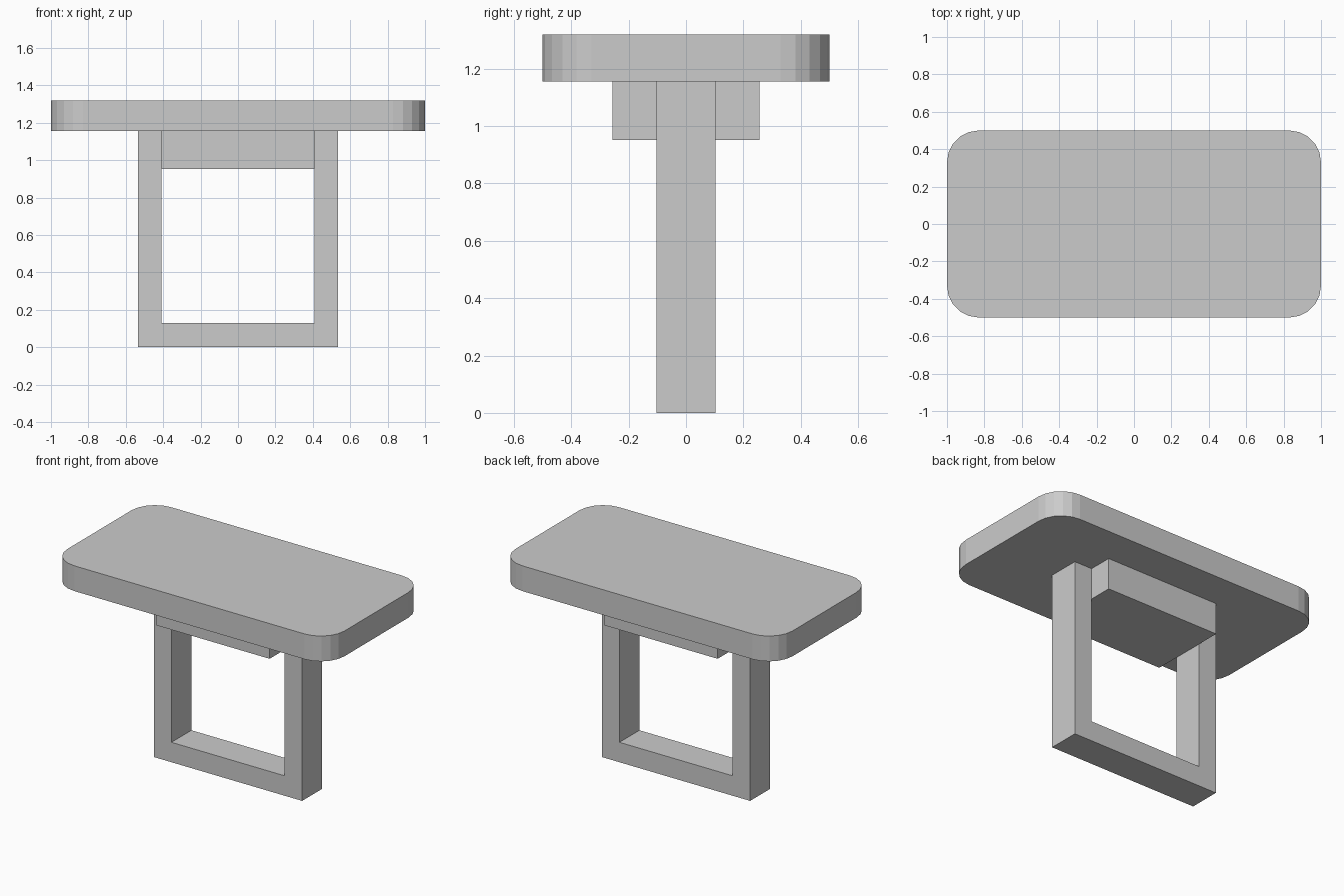
import bpy, bmesh
from math import cos, sin, pi
from mathutils import Vector

if "Cube" in bpy.data.objects:
    bpy.data.objects.remove(bpy.data.objects["Cube"])


def prism(name, profile, direction):
    """Extrude a closed 3D outline along a direction into a solid."""
    bm = bmesh.new()
    face = bm.faces.new([bm.verts.new(p) for p in profile])
    ext = bmesh.ops.extrude_face_region(bm, geom=[face], use_keep_orig=True)
    moved = [v for v in ext["geom"] if isinstance(v, bmesh.types.BMVert)]
    bmesh.ops.translate(bm, verts=moved, vec=Vector(direction))
    bmesh.ops.recalc_face_normals(bm, faces=bm.faces)
    mesh = bpy.data.meshes.new(name)
    bm.to_mesh(mesh)
    bm.free()
    obj = bpy.data.objects.new(name, mesh)
    bpy.context.collection.objects.link(obj)
    return obj


def rounded_rect(hx, hy, r, segments, z):
    """Rectangle outline with faceted round corners."""
    points = []
    for q, (sx, sy) in enumerate([(1, 1), (-1, 1), (-1, -1), (1, -1)]):
        for i in range(segments + 1):
            a = (q + i / segments) * pi / 2
            points.append((sx * (hx - r) + r * cos(a), sy * (hy - r) + r * sin(a), z))
    return points


TOP_Z = 1.155     # underside of the table top
OUT, INN = 0.535, 0.408
DEPTH = 0.103

# Table top with rounded corners
prism("table_top", rounded_rect(1.0, 0.5, 0.17, 5, TOP_Z), (0, 0, 0.165))

# U-shaped leg frame: two posts joined by a floor bar
half = [(INN, 0.13), (INN, TOP_Z), (OUT, TOP_Z), (OUT, 0)]
outline = half + [(-x, z) for x, z in reversed(half)]
prism("leg_frame", [(x, -DEPTH, z) for x, z in outline], (0, 2 * DEPTH, 0))

# Support block between the posts, under the top
block = [(-INN, -0.257), (INN, -0.257), (INN, 0.257), (-INN, 0.257)]
prism("support_block", [(x, y, 0.952) for x, y in block], (0, 0, TOP_Z - 0.952))
